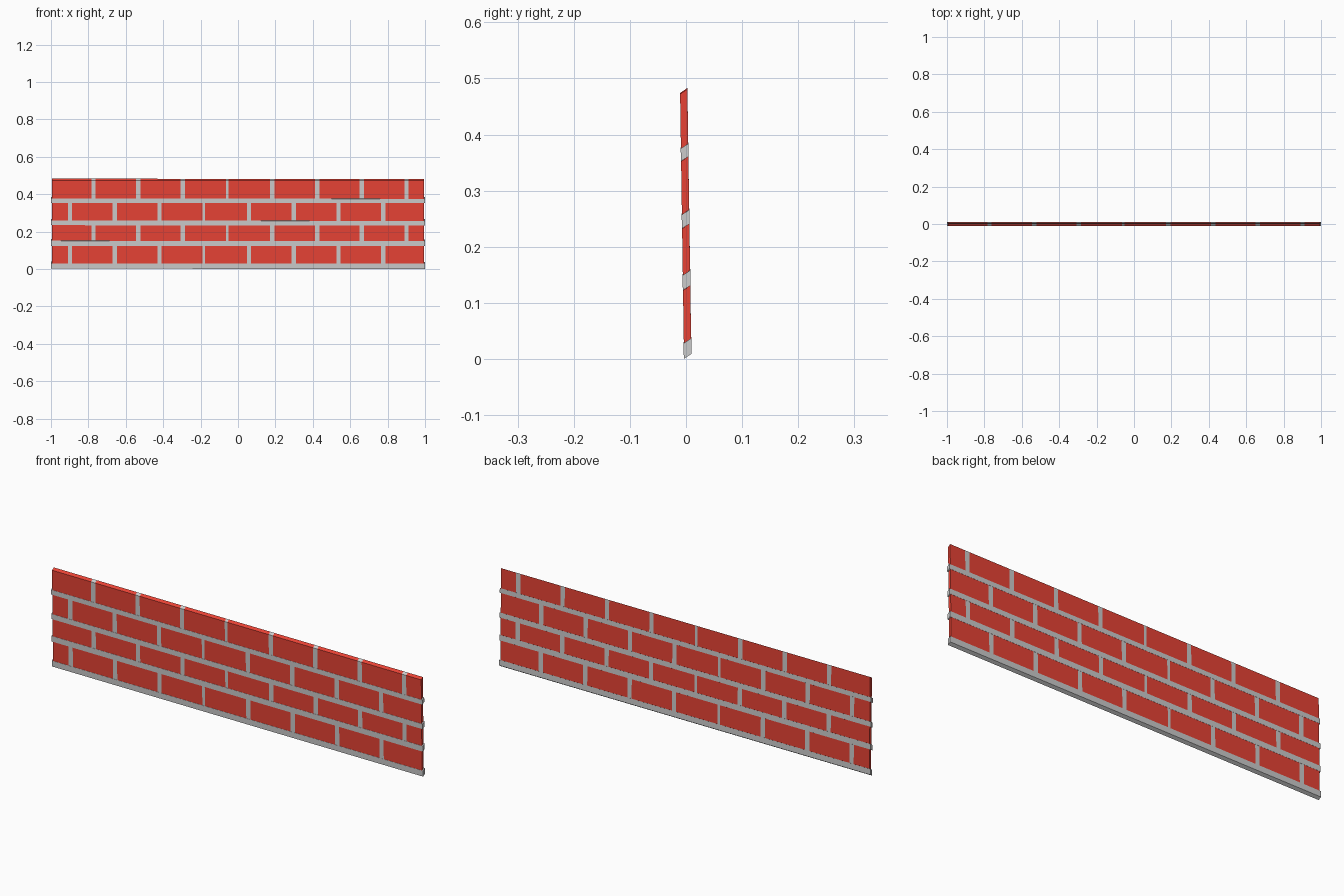
import bpy, bmesh

if "Cube" in bpy.data.objects:
    bpy.data.objects.remove(bpy.data.objects["Cube"])

red = bpy.data.materials.new("brick_red")
red.diffuse_color = (0.8, 0.055, 0.035, 1)
red.use_nodes = True
red.node_tree.nodes["Principled BSDF"].inputs["Base Color"].default_value = red.diffuse_color

THICK, RISE = 0.013, 0.009          # wall depth and slope of the beds front to back


def front_y(z):
    """Front plane of the slightly leaning wall."""
    return -0.0035 - 0.007 * z / 0.472


def block(bm, x0, x1, z0, z1, proud=0.0):
    """Box sheared to follow the leaning wall."""
    verts = bmesh.ops.create_cube(bm, size=1)["verts"]
    for v in verts:
        x = x1 if v.co.x > 0 else x0
        z = z1 if v.co.z > 0 else z0
        y = front_y(z)
        if v.co.y > 0:
            y, z = y + THICK + proud, z + RISE
        else:
            y -= proud
        v.co = (x, y, z + 0.001 * (1 - x))


def finish(name, bm, mat=None):
    mesh = bpy.data.meshes.new(name)
    bm.to_mesh(mesh)
    bm.free()
    ob = bpy.data.objects.new(name, mesh)
    bpy.context.collection.objects.link(ob)
    if mat:
        mesh.materials.append(mat)


# Front heights of each course: mortar bottom, brick bottom, brick top
courses = [(0.0, 0.028, 0.122), (0.122, 0.149, 0.232),
           (0.232, 0.257, 0.352), (0.352, 0.375, 0.472)]
PITCH, END = 0.2392, 0.994

for i, (bed, low, high) in enumerate(courses):
    # horizontal mortar bed, running slightly past the bricks
    bm = bmesh.new()
    block(bm, -1, 1, bed, low, 0.0004)
    finish(f"mortar_bed_{i + 1}", bm)

    # staggered joints; the one near the middle is narrower
    first = -0.898 if i % 2 == 0 and i < 2 or i == 2 else -0.773
    joints = []
    for k in range(8):
        half = 0.007 if k == 3 else 0.0115
        c = first + k * PITCH - (0.002 if k == 3 else 0)
        joints.append((c - half, c + half))

    bm = bmesh.new()
    for a, b in joints:
        block(bm, a, b, low, high)
    finish(f"mortar_joints_{i + 1}", bm)

    # bricks fill the gaps between joints
    bm = bmesh.new()
    starts = [-END] + [b for a, b in joints]
    stops = [a for a, b in joints] + [END]
    for a, b in zip(starts, stops):
        block(bm, a, b, low, high)
    finish(f"brick_course_{i + 1}", bm, red)
